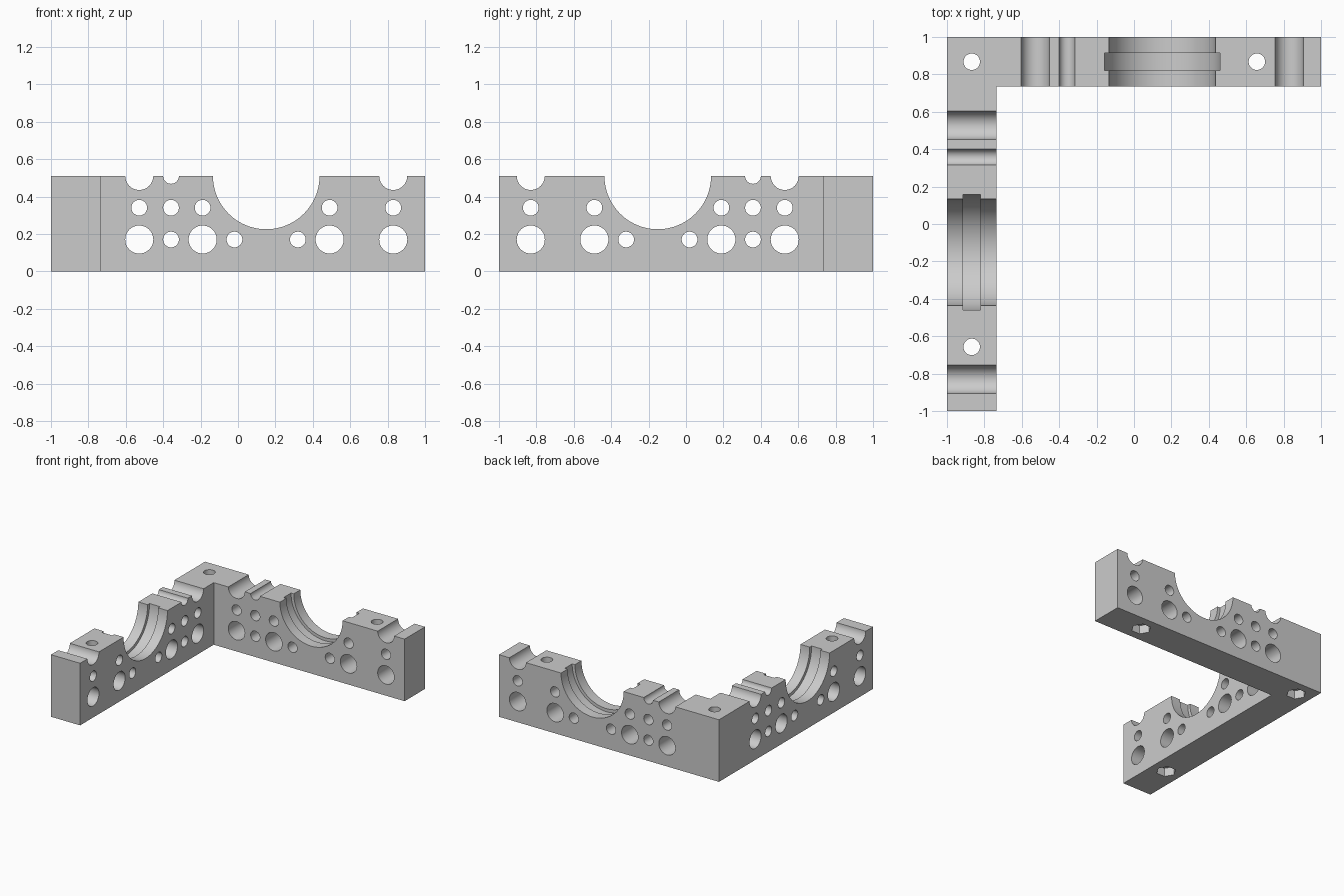
import bpy, bmesh, math
from mathutils import Matrix, Vector

if "Cube" in bpy.data.objects:
    bpy.data.objects.remove(bpy.data.objects["Cube"], do_unlink=True)

HEIGHT = 0.51
INNER = 0.735                 # inner faces of the two arms
MID = (1 + INNER) / 2         # centre line of an arm
ROW = 0.17                    # spacing of the hole rows
LARGE, SMALL, BORE, RING = 0.075, 0.042, 0.285, 0.31

grey = bpy.data.materials.new("Light grey")
grey.use_nodes = True
colour = (0.6, 0.6, 0.6, 1)
grey.diffuse_color = colour
grey.node_tree.nodes["Principled BSDF"].inputs["Base Color"].default_value = colour


def new_object(name, bm):
    mesh = bpy.data.meshes.new(name)
    bm.to_mesh(mesh)
    bm.free()
    mesh.materials.append(grey)
    ob = bpy.data.objects.new(name, mesh)
    bpy.context.collection.objects.link(ob)
    return ob


# L-shaped body
bm = bmesh.new()
outline = [(-1, -1), (-INNER, -1), (-INNER, INNER), (1, INNER), (1, 1), (-1, 1)]
base = bm.faces.new([bm.verts.new((x, y, 0)) for x, y in outline])
top = bmesh.ops.extrude_face_region(bm, geom=[base])
bmesh.ops.translate(bm, vec=(0, 0, HEIGHT),
                    verts=[v for v in top["geom"] if isinstance(v, bmesh.types.BMVert)])
bmesh.ops.recalc_face_normals(bm, faces=bm.faces)
body = new_object("corner_frame", bm)


def cut(centre, axis, radius, length, sides=48, turn=0):
    """Cut a round or hexagonal prism out of the body."""
    bm = bmesh.new()
    spin = Vector(axis).to_track_quat("Z", "Y").to_matrix().to_4x4()
    bmesh.ops.create_cone(bm, cap_ends=True, segments=sides, radius1=radius,
                          radius2=radius, depth=length,
                          matrix=Matrix.Translation(centre) @ spin @ Matrix.Rotation(turn, 4, "Z"))
    cutter = new_object("cutter", bm)
    cutter.hide_render = True
    mod = body.modifiers.new("cut", "BOOLEAN")
    mod.operation, mod.solver, mod.object = "DIFFERENCE", "EXACT", cutter
    bpy.ops.object.modifier_apply(modifier=mod.name)
    bpy.data.objects.remove(cutter, do_unlink=True)


def cut_both(s, z, radius, length=0.4, sides=48):
    """Cut across the back arm and, mirrored, across the side arm."""
    cut((s, MID, z), (0, 1, 0), radius, length, sides)
    cut((-MID, -s, z), (1, 0, 0), radius, length, sides)


bpy.context.view_layer.objects.active = body
body.select_set(True)

# Half-round channels along the top, and the wide bore with its ring groove
cut_both(-0.528, HEIGHT, LARGE)
cut_both(-0.358, HEIGHT, SMALL)
cut_both(0.83, HEIGHT, LARGE)
cut_both(0.151, HEIGHT, BORE, sides=96)
cut_both(0.151, HEIGHT, RING, 0.096, sides=96)

# Cross holes in two rows
for s in (-0.528, -0.189, 0.49, 0.83):
    cut_both(s, ROW, LARGE)
    cut_both(s, 2 * ROW, SMALL)
cut_both(-0.358, 2 * ROW, SMALL)
for s in (-0.358, -0.019, 0.32):
    cut_both(s, ROW, SMALL)

# Vertical bolt holes with hexagonal nut pockets underneath
for x, y in ((-MID, MID), (0.657, MID), (-MID, -0.657)):
    cut((x, y, HEIGHT / 2), (0, 0, 1), 0.044, 1)
    cut((x, y, 0), (0, 0, 1), 0.075, 0.14, sides=6, turn=math.radians(30))

bpy.ops.object.shade_smooth_by_angle(angle=math.radians(30))
